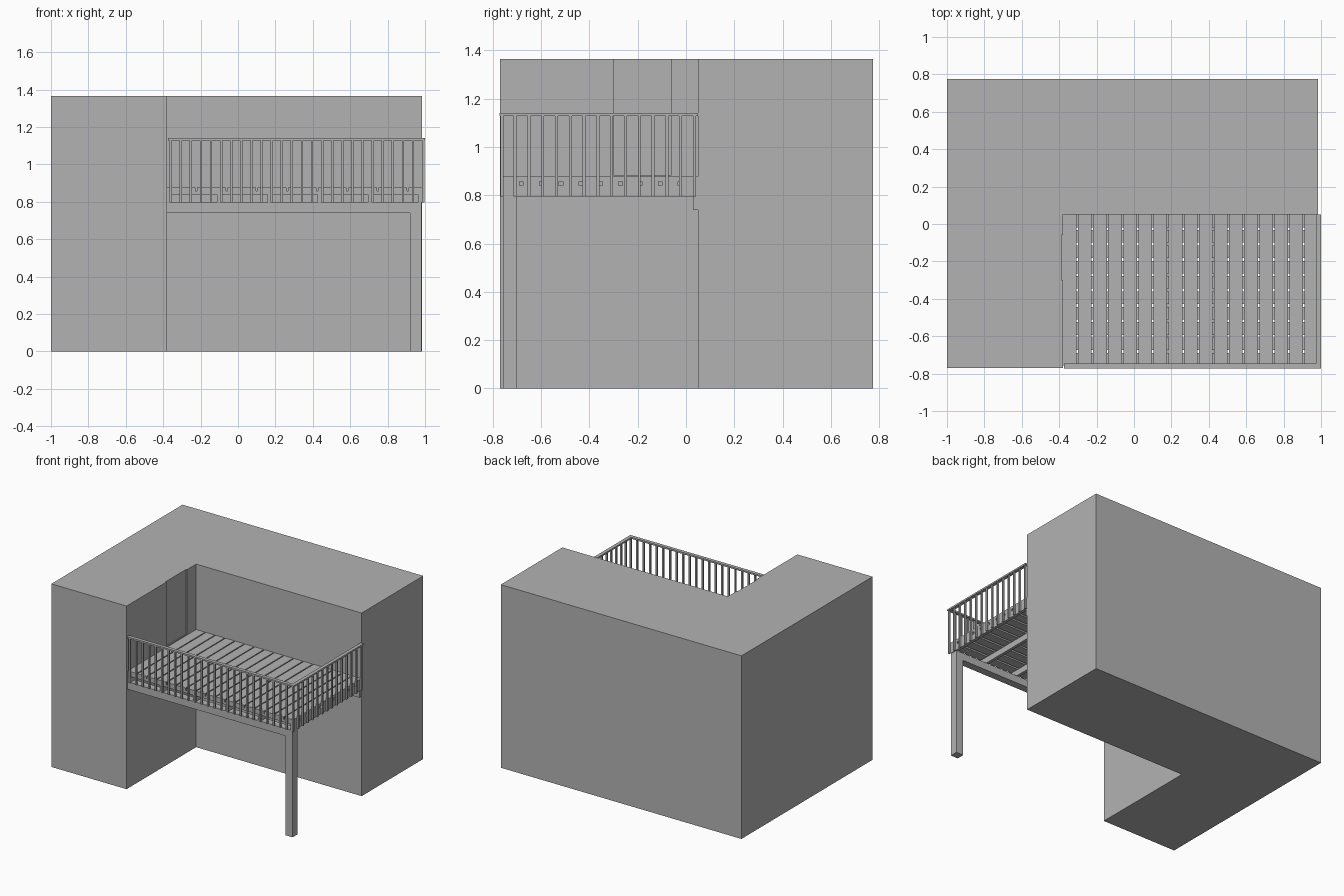
import bpy
import bmesh

if "Cube" in bpy.data.objects:
    bpy.data.objects.remove(bpy.data.objects["Cube"])

grey = bpy.data.materials.new("plain_grey")
grey.use_nodes = True
grey.diffuse_color = (0.45, 0.45, 0.45, 1)
grey.node_tree.nodes["Principled BSDF"].inputs["Base Color"].default_value = grey.diffuse_color


def finish(name, bm):
    bmesh.ops.recalc_face_normals(bm, faces=bm.faces)
    mesh = bpy.data.meshes.new(name)
    bm.to_mesh(mesh)
    bm.free()
    mesh.materials.append(grey)
    obj = bpy.data.objects.new(name, mesh)
    bpy.context.collection.objects.link(obj)
    return obj


def boxes(name, spans):
    """One object from boxes given as (x range, y range, z range)."""
    bm = bmesh.new()
    for span in spans:
        verts = bmesh.ops.create_cube(bm, size=1)["verts"]
        for v in verts:
            v.co = [(lo + hi) / 2 + c * (hi - lo) for c, (lo, hi) in zip(v.co, span)]
    return finish(name, bm)


def spread(first, last, count):
    return [first + (last - first) * i / (count - 1) for i in range(count)]


def around(centre, width):
    return (centre - width / 2, centre + width / 2)


# Main dimensions
wall_x, wall_y = -0.38, 0.05      # inner corner of the building
edge_x, edge_y = 0.985, -0.757    # outer corner of the deck
rail_top = 1.14
beam_z, joist_z = (0.74, 0.795), (0.795, 0.84)
batten_z, board_z = (0.84, 0.857), (0.857, 0.877)

# L-shaped building
bm = bmesh.new()
outline = [(-1, -0.77), (wall_x, -0.77), (wall_x, wall_y),
           (edge_x, wall_y), (edge_x, 0.775), (-1, 0.775)]
base = bm.faces.new([bm.verts.new((x, y, 0)) for x, y in outline])
top = bmesh.ops.extrude_face_region(bm, geom=[base])["geom"]
for v in top:
    if isinstance(v, bmesh.types.BMVert):
        v.co.z = 1.365
building = finish("building", bm)

# Shallow doorway recess, open at the top
cutter = boxes("doorway_cutter", [((wall_x - 0.007, 0), (-0.3, -0.06), (0.885, 1.5))])
cutter.hide_render = True
cut = building.modifiers.new("doorway", 'BOOLEAN')
cut.operation = 'DIFFERENCE'
cut.solver = 'EXACT'
cut.object = cutter
bpy.context.view_layer.objects.active = building
bpy.ops.object.modifier_apply(modifier=cut.name)
bpy.data.objects.remove(cutter)

# Supports
boxes("corner_post", [((0.92, 0.98), (edge_y, -0.7), (0, beam_z[0]))])
boxes("front_beam", [((wall_x, 0.98), (edge_y, -0.7), beam_z)])
boxes("wall_ledger", [((wall_x, 0.98), (0.03, wall_y), beam_z)])

# Deck layers: joists, cross battens, top boards
boxes("joists", [(around(x, 0.022), (edge_y, wall_y), joist_z)
                 for x in spread(wall_x + 0.011, edge_x - 0.011, 6)])
boxes("cross_battens", [((wall_x, edge_x), around(y, 0.067), batten_z)
                        for y in spread(edge_y + 0.034, wall_y - 0.034, 10)])
boxes("deck_boards", [(around(x, 0.073), (edge_y, wall_y), board_z)
                      for x in spread(wall_x + 0.0365, edge_x - 0.0365, 17)])

# Railings
bar = 0.012
bar_z = (0.795, rail_top - bar)
boxes("front_balusters", [(around(x, bar), (edge_y - bar, edge_y), bar_z)
                          for x in spread(-0.36, 0.99, 26)])
boxes("side_balusters", [((edge_x, edge_x + bar), around(y, bar), bar_z)
                         for y in spread(-0.708, 0.035, 14)])
boxes("front_handrail", [((wall_x + 0.005, 1), (-0.773, -0.747), (bar_z[1], rail_top))])
boxes("side_handrail", [((0.974, 1), (-0.747, wall_y), (bar_z[1], rail_top))])
